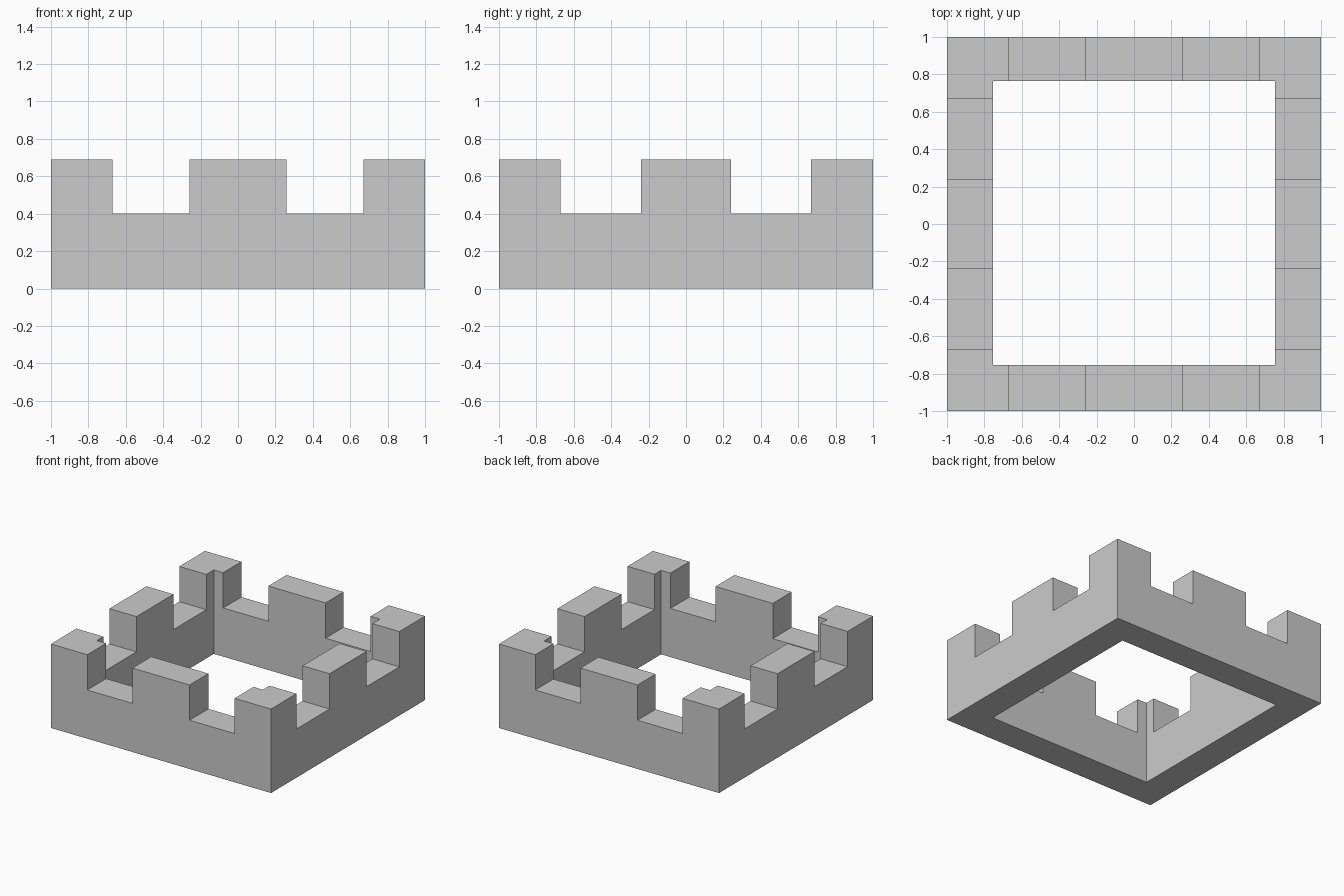
import bpy
import bmesh
from mathutils import Matrix, Vector

if "Cube" in bpy.data.objects:
    bpy.data.objects.remove(bpy.data.objects["Cube"])

TOP, FLOOR = 0.69, 0.40


def box(name, lo, hi):
    """Axis-aligned box object between two corners."""
    lo, hi = Vector(lo), Vector(hi)
    bm = bmesh.new()
    bmesh.ops.create_cube(bm, size=1, matrix=Matrix.Translation((lo + hi) / 2)
                          @ Matrix.Diagonal((*(hi - lo), 1)))
    mesh = bpy.data.meshes.new(name)
    bm.to_mesh(mesh)
    bm.free()
    obj = bpy.data.objects.new(name, mesh)
    bpy.context.collection.objects.link(obj)
    return obj


# Solid block that becomes the battlement ring
wall = box("battlement_wall", (-1, -1, 0), (1, 1, TOP))

# Open courtyard through the middle
cutters = [box("courtyard_cutter", (-0.755, -0.755, -0.5), (0.755, 0.765, 1.5))]

# Notches between merlons: each bar cuts two opposite walls
for a, b in ((-0.67, -0.26), (0.26, 0.67)):
    cutters.append(box("front_back_notch_cutter", (a, -1.5, FLOOR), (b, 1.5, 1.5)))
for a, b in ((-0.67, -0.24), (0.24, 0.667)):
    cutters.append(box("side_notch_cutter", (-1.5, a, FLOOR), (1.5, b, 1.5)))

for cutter in cutters:
    cutter.hide_render = True
    mod = wall.modifiers.new(cutter.name, 'BOOLEAN')
    mod.operation = 'DIFFERENCE'
    mod.solver = 'EXACT'
    mod.object = cutter

# Bake the cuts and drop the cutters
bpy.context.view_layer.update()
graph = bpy.context.evaluated_depsgraph_get()
baked = bpy.data.meshes.new_from_object(wall.evaluated_get(graph))
wall.modifiers.clear()
wall.data = baked
for cutter in cutters:
    bpy.data.objects.remove(cutter)
